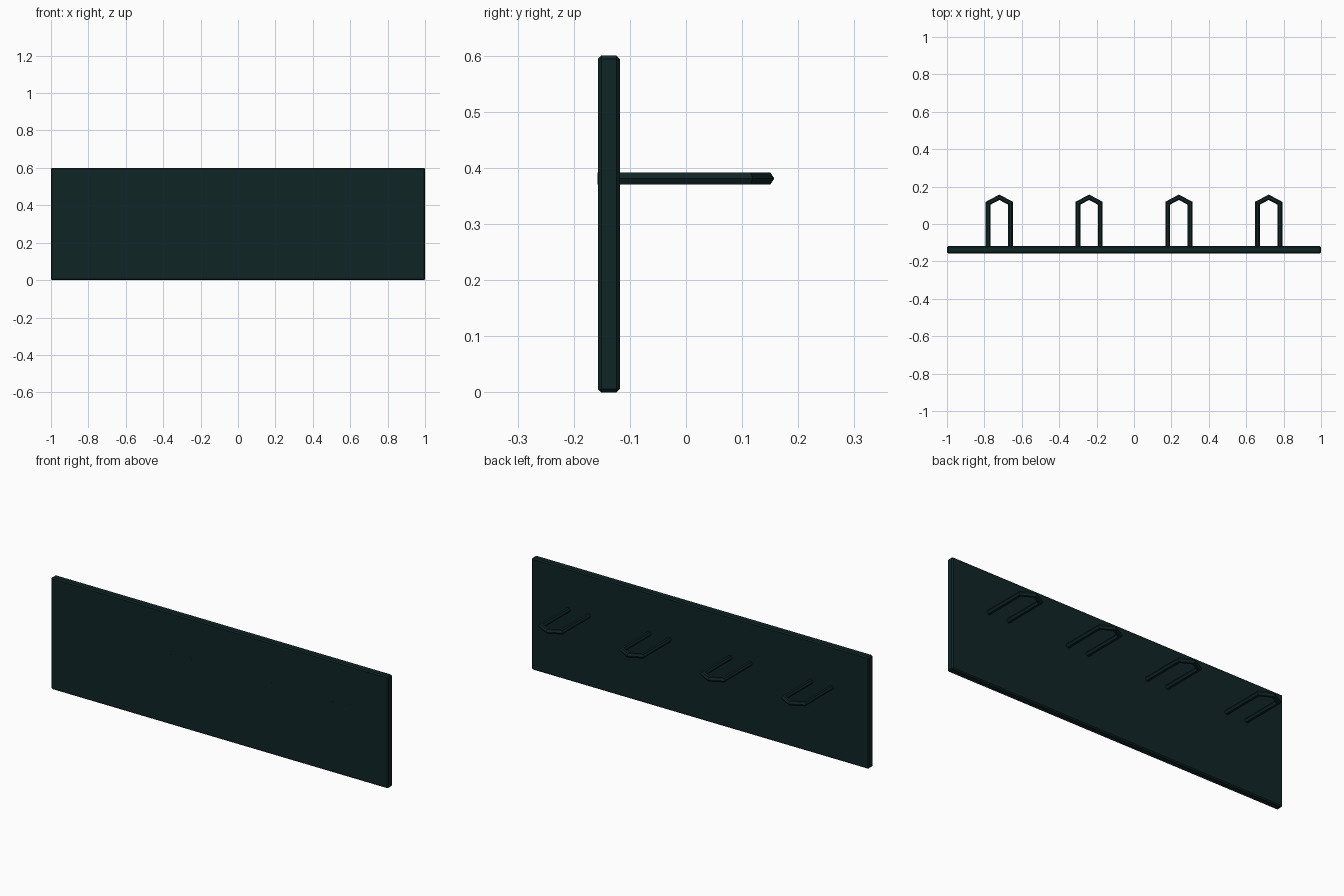
import bpy, bmesh, math
from mathutils import Vector

if "Cube" in bpy.data.objects:
    bpy.data.objects.remove(bpy.data.objects["Cube"])

mat = bpy.data.materials.new("dark teal")
mat.diffuse_color = (0.005, 0.018, 0.019, 1)
mat.use_nodes = True
mat.node_tree.nodes["Principled BSDF"].inputs["Base Color"].default_value = mat.diffuse_color


def add_object(name, bm):
    bmesh.ops.recalc_face_normals(bm, faces=bm.faces)
    me = bpy.data.meshes.new(name)
    bm.to_mesh(me)
    bm.free()
    me.materials.append(mat)
    ob = bpy.data.objects.new(name, me)
    bpy.context.collection.objects.link(ob)
    return ob


# Back board with a small chamfer
bm = bmesh.new()
bmesh.ops.create_cube(bm, size=1)
bmesh.ops.scale(bm, vec=(2.0, 0.039, 0.6), verts=bm.verts)
bmesh.ops.translate(bm, vec=(0, -0.1375, 0.3), verts=bm.verts)
bmesh.ops.bevel(bm, geom=bm.edges[:], offset=0.006, segments=1, affect='EDGES')
add_object("back_board", bm)


# Hexagonal rod swept along a pointed U path, with mitred corners
def hook(name, cx, z=0.381, r=0.0127, sides=6):
    path = [Vector(p) for p in ((-0.06, -0.1573), (-0.06, 0.111), (0, 0.143),
                                (0.06, 0.111), (0.06, -0.1573))]
    bm = bmesh.new()
    rings = []
    for i, p in enumerate(path):
        d0 = (p - path[i - 1]).normalized() if i > 0 else None
        d1 = (path[i + 1] - p).normalized() if i < len(path) - 1 else None
        d0, d1 = d0 or d1, d1 or d0
        t = (d0 + d1).normalized()
        side = Vector((-t.y, t.x)) / t.dot(d0)
        ring = []
        for k in range(sides):
            a = 2 * math.pi * k / sides
            q = p + side * (r * math.cos(a))
            ring.append(bm.verts.new((cx + q.x, q.y, z + r * math.sin(a))))
        rings.append(ring)
    for a, b in zip(rings, rings[1:]):
        for k in range(sides):
            n = (k + 1) % sides
            bm.faces.new((a[k], a[n], b[n], b[k]))
    bm.faces.new(rings[0])
    bm.faces.new(rings[-1])
    add_object(name, bm)


# Four evenly spaced hooks
for i in range(4):
    hook(f"hook_{i + 1}", -0.72 + 0.48 * i)
